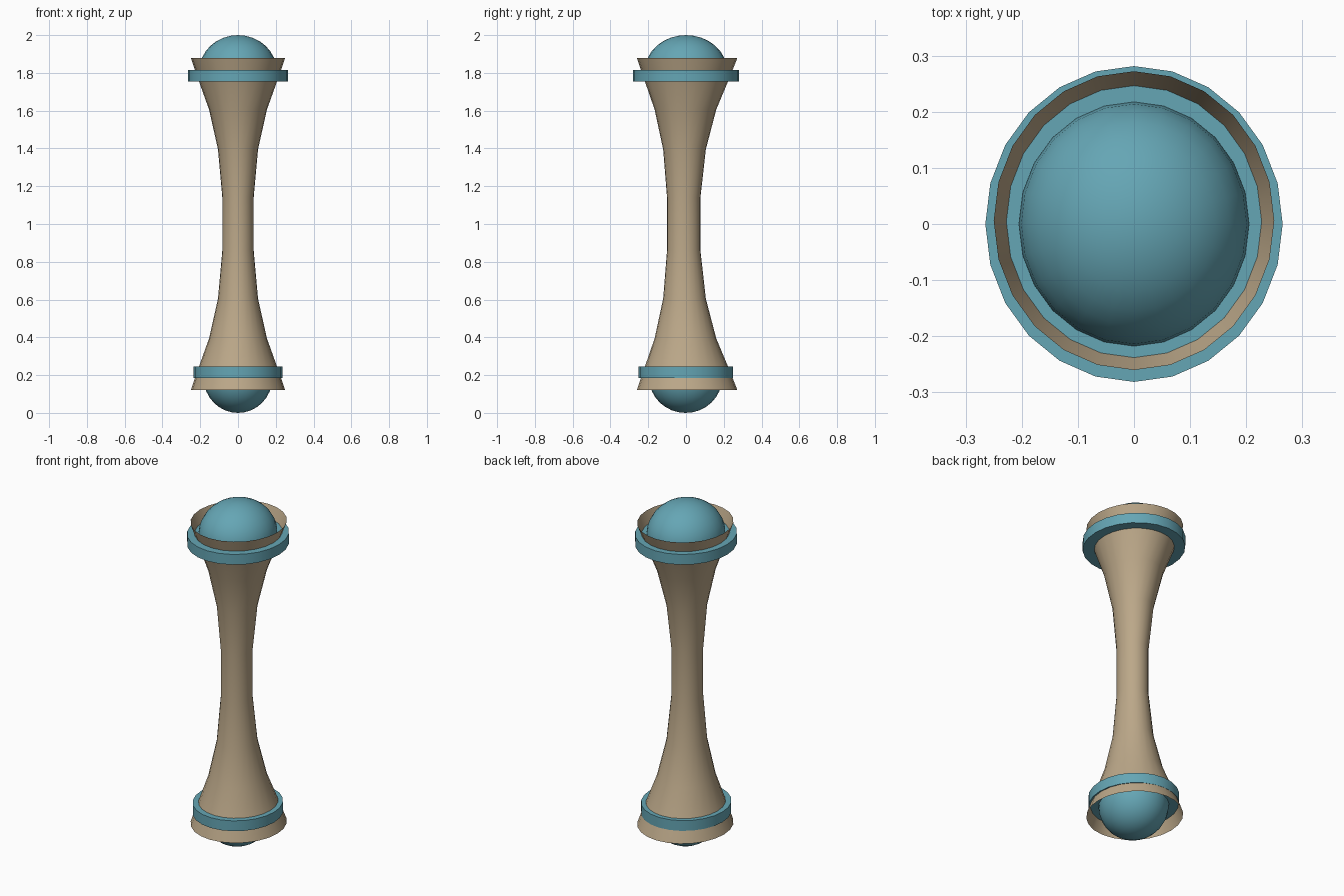
import bpy, bmesh
from math import cos, sin, pi, radians

if "Cube" in bpy.data.objects:
    bpy.data.objects.remove(bpy.data.objects["Cube"])

SIDES = 24


def material(name, color):
    m = bpy.data.materials.new(name)
    m.diffuse_color = color
    m.use_nodes = True
    m.node_tree.nodes["Principled BSDF"].inputs["Base Color"].default_value = m.diffuse_color
    return m


TAN = material("tan", (0.50, 0.39, 0.25, 1))
TEAL = material("teal", (0.13, 0.38, 0.46, 1))


def loft(name, rows, mat, closed=False):
    """Skin elliptical rows of (z, x radius, y radius, y centre)."""
    bm = bmesh.new()
    loops = [[bm.verts.new((rx * cos(2 * pi * i / SIDES),
                            cy + ry * sin(2 * pi * i / SIDES), z))
              for i in range(SIDES)] for z, rx, ry, cy in rows]
    pairs = list(zip(loops, loops[1:]))
    if closed:
        pairs.append((loops[-1], loops[0]))
    for a, b in pairs:
        for i in range(SIDES):
            j = (i + 1) % SIDES
            bm.faces.new((a[i], a[j], b[j], b[i]))
    bmesh.ops.recalc_face_normals(bm, faces=bm.faces)
    mesh = bpy.data.meshes.new(name)
    bm.to_mesh(mesh)
    bm.free()
    ob = bpy.data.objects.new(name, mesh)
    bpy.context.collection.objects.link(ob)
    finish(ob, mat)


def finish(ob, mat):
    ob.data.materials.append(mat)
    bpy.ops.object.select_all(action='DESELECT')
    ob.select_set(True)
    bpy.context.view_layer.objects.active = ob
    bpy.ops.object.shade_smooth_by_angle(angle=radians(35))


def collar(name, z0, z1, outer, inner, cy):
    k = 1.062
    loft(name, [(z0, outer, outer * k, cy), (z1, outer, outer * k, cy),
                (z1, inner, inner * k, cy), (z0, inner, inner * k, cy)],
         TEAL, closed=True)


def ball(name, z, scale, cy):
    bpy.ops.mesh.primitive_uv_sphere_add(segments=SIDES, ring_count=16,
                                         radius=1, location=(0, cy, z))
    ob = bpy.context.object
    ob.name = name
    ob.scale = scale
    bpy.ops.object.transform_apply(location=False, rotation=False, scale=True)
    finish(ob, TEAL)


# Waisted open tube: half profile (height from middle, radius, y centre)
half = [(0.14, 0.083, -0.012), (0.395, 0.106, -0.008), (0.605, 0.153, -0.003),
        (0.77, 0.212, 0.003), (0.88, 0.25, 0.006)]
rows = [(1 - h, r, r * 1.065, c) for h, r, c in reversed(half)]
rows += [(1 + h, r, r * 1.065, c) for h, r, c in half]
loft("waisted_shaft", rows, TAN)

# Collars around both ends
collar("upper_collar", 1.755, 1.815, 0.265, 0.205, 0.0)
collar("lower_collar", 0.185, 0.245, 0.235, 0.18, -0.002)

# Rounded end balls
ball("upper_ball", 1.81, (0.205, 0.218, 0.19), 0.0)
ball("lower_ball", 0.185, (0.182, 0.193, 0.185), -0.002)
